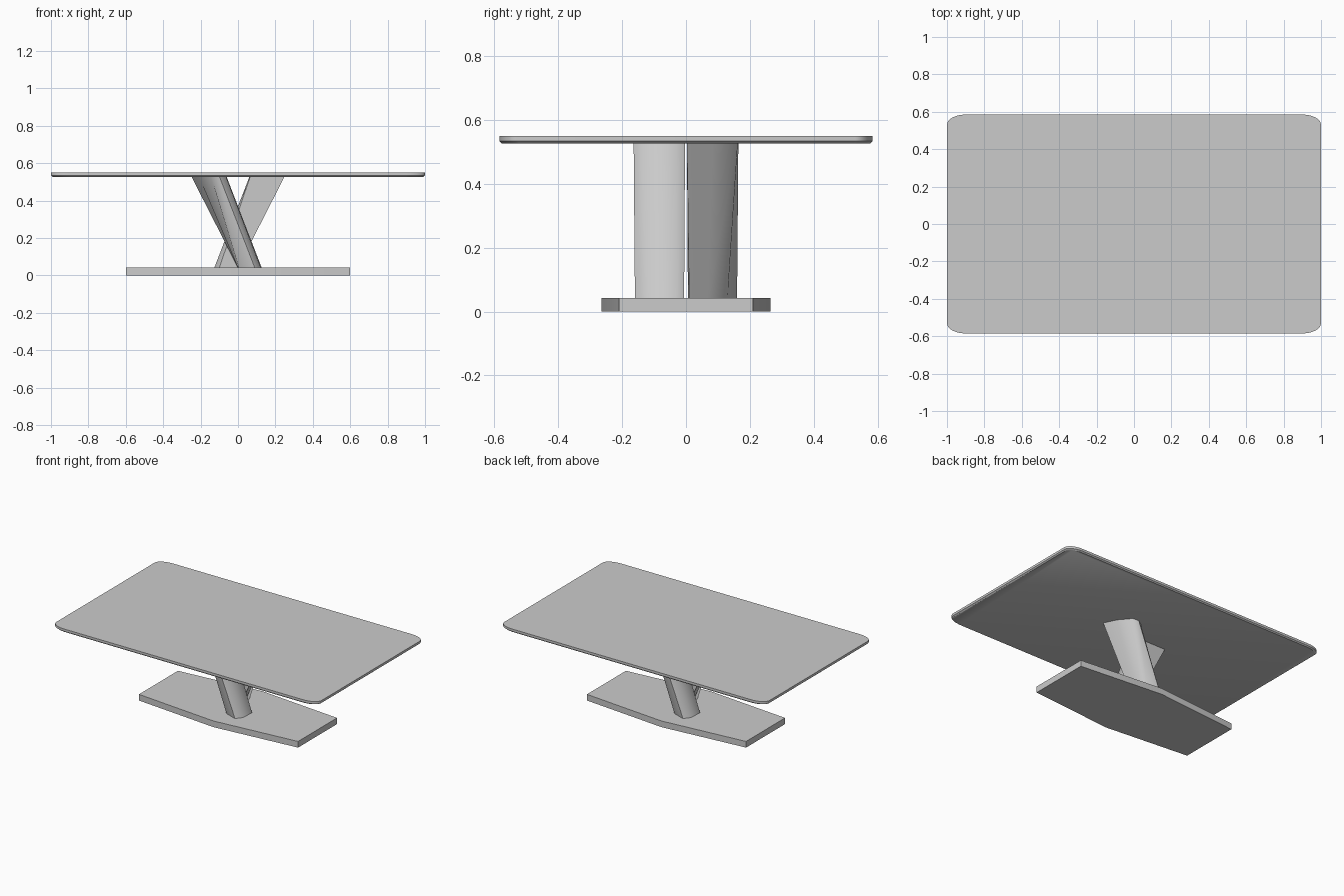
import bpy
import math

if "Cube" in bpy.data.objects:
    bpy.data.objects.remove(bpy.data.objects["Cube"])


def loft(name, rings, angle=35):
    """Closed solid through a stack of equal-sized counter-clockwise rings."""
    n = len(rings[0])
    verts = [p for ring in rings for p in ring]
    faces = [list(range(n))[::-1], [len(verts) - n + i for i in range(n)]]
    for r in range(len(rings) - 1):
        for i in range(n):
            j = (i + 1) % n
            faces.append([r * n + i, r * n + j, (r + 1) * n + j, (r + 1) * n + i])
    mesh = bpy.data.meshes.new(name)
    mesh.from_pydata(verts, [], faces)
    obj = bpy.data.objects.new(name, mesh)
    bpy.context.collection.objects.link(obj)
    bpy.ops.object.select_all(action='DESELECT')
    obj.select_set(True)
    bpy.context.view_layer.objects.active = obj
    bpy.ops.object.shade_smooth_by_angle(angle=math.radians(angle))
    return obj


def rounded(hx, hy, rx, ry, z, steps=8):
    """Rectangle ring with elliptical corners."""
    ring = []
    for k, (sx, sy) in enumerate([(1, 1), (-1, 1), (-1, -1), (1, -1)]):
        for s in range(steps + 1):
            a = math.pi / 2 * (k + s / steps)
            ring.append((sx * (hx - rx) + rx * math.cos(a),
                         sy * (hy - ry) + ry * math.sin(a), z))
    return ring


# Tabletop: thin slab with a softened lower edge
loft("tabletop", [rounded(0.992, 0.578, 0.1, 0.055, 0.527),
                  rounded(1.0, 0.585, 0.1, 0.055, 0.534),
                  rounded(1.0, 0.585, 0.1, 0.055, 0.55)])

# Base: slab whose long sides bow out to a middle point
plan = [(-0.6, -0.21), (0, -0.265), (0.6, -0.21),
        (0.6, 0.21), (0, 0.265), (-0.6, 0.21)]
loft("base", [[(x, y, z) for x, y in plan] for z in (0, 0.042)])

# Legs: two faceted, slightly twisting struts leaning in opposite directions
foot = [(0.0, -0.01), (0.0, -0.07), (0.005, -0.13), (0.09, -0.16),
        (0.122, -0.12), (0.127, -0.03), (0.1, -0.006)]
head = [(-0.25, -0.003), (-0.21, -0.085), (-0.145, -0.162), (-0.1, -0.164),
        (-0.065, -0.14), (-0.062, -0.03), (-0.066, -0.003)]
for name, s in (("front_leg", 1), ("back_leg", -1)):
    loft(name, [[(s * x, s * y, z) for x, y in sec]
                for sec, z in ((foot, 0.04), (head, 0.53))], angle=50)
